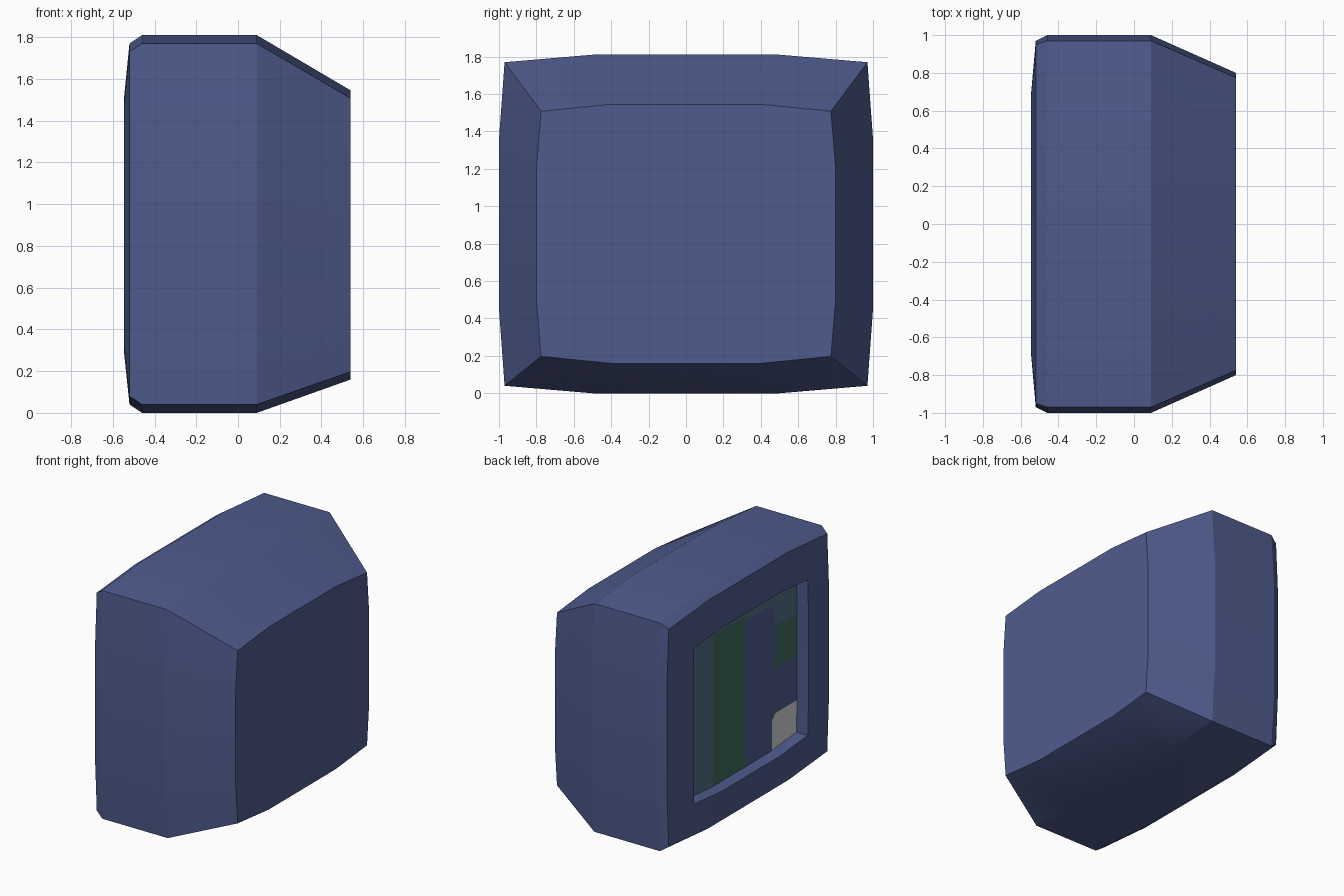
import bpy, bmesh, math
from mathutils import Vector

if "Cube" in bpy.data.objects:
    bpy.data.objects.remove(bpy.data.objects["Cube"])


def material(name, rgb):
    m = bpy.data.materials.new(name)
    m.diffuse_color = (*rgb, 1)
    m.use_nodes = True
    m.node_tree.nodes["Principled BSDF"].inputs["Base Color"].default_value = m.diffuse_color
    return m


blue = material("casing blue", (0.078, 0.107, 0.270))
green = material("dark green", (0.055, 0.155, 0.122))
teal = material("slate teal", (0.083, 0.160, 0.245))
white = material("pale grey", (0.68, 0.68, 0.68))


def ring(x, cz, w, wc, h, hc):
    """Bulged rectangle of 12 points, counter-clockwise seen from +x.
    w, h: half size at mid sides; wc, hc: half size at the corners."""
    my, mz = w * 0.5, h * 0.5
    quarter = [(w, mz), (wc, hc), (my, h)]
    mirror = [(-y, z) for y, z in reversed(quarter)]
    half = quarter + mirror
    pts = half + [(-y, -z) for y, z in half]
    return [Vector((x, y, cz + z)) for y, z in pts]


def finish(bm, name, mats):
    me = bpy.data.meshes.new(name)
    bm.to_mesh(me)
    bm.free()
    ob = bpy.data.objects.new(name, me)
    bpy.context.collection.objects.link(ob)
    for m in mats:
        me.materials.append(m)
    bpy.ops.object.select_all(action='DESELECT')
    ob.select_set(True)
    bpy.context.view_layer.objects.active = ob
    bpy.ops.object.shade_smooth_by_angle(angle=math.radians(20))
    return ob


# Casing: rings from the tapered back to the recess around the screen
SCREEN = ring(-0.45, 0.90, 0.69, 0.68, 0.62, 0.59)
profile = [
    ring(0.54, 0.8525, 0.80, 0.775, 0.6925, 0.655),
    ring(0.09, 0.905, 1.0, 0.97, 0.905, 0.865),
    ring(-0.46, 0.905, 1.0, 0.97, 0.905, 0.865),
    ring(-0.52, 0.905, 0.97, 0.95, 0.865, 0.825),
    ring(-0.545, 0.90, 0.69, 0.68, 0.62, 0.59),
    SCREEN,
]
bm = bmesh.new()
rows = [[bm.verts.new(p) for p in r] for r in profile]
bm.faces.new(rows[0])
for a, b in zip(rows, rows[1:]):
    n = len(a)
    for i in range(n):
        j = (i + 1) % n
        bm.faces.new((a[i], b[i], b[j], a[j]))
finish(bm, "casing", [blue])

# Screen: flat panel cut along the borders of its colour patches
bm = bmesh.new()
bm.faces.new([bm.verts.new(p) for p in reversed(SCREEN)])
cuts = [((0, y, 0), (0, 1, 0)) for y in (0.315, -0.067, -0.42, -0.39)]
cuts += [((0, 0, z), (0, 0, 1)) for z in (1.42, 1.385, 1.21, 0.89, 0.55)]
cuts += [((0, -0.42, 1.33), (0, -1, 1)), ((0, -0.39, 0.51), (0, -1, -1))]
for co, no in cuts:
    bmesh.ops.bisect_plane(bm, geom=bm.verts[:] + bm.edges[:] + bm.faces[:],
                           plane_co=co, plane_no=no)


def patch(y, z):
    """0 blue, 1 green, 2 teal, 3 pale grey"""
    if y > 0.315 or z > 1.42:
        return 2
    if y > -0.067:
        return 1
    if z > 1.385 or z - y > 1.75:
        return 2 if z > 1.21 else 1
    if y < -0.42 and z > 0.89:
        return 2 if z > 1.21 else 1
    if y < -0.39 and z < 0.55 and y + z < 0.12:
        return 3
    return 0


for f in bm.faces:
    c = f.calc_center_median()
    f.material_index = patch(c.y, c.z)
finish(bm, "screen", [blue, green, teal, white])
